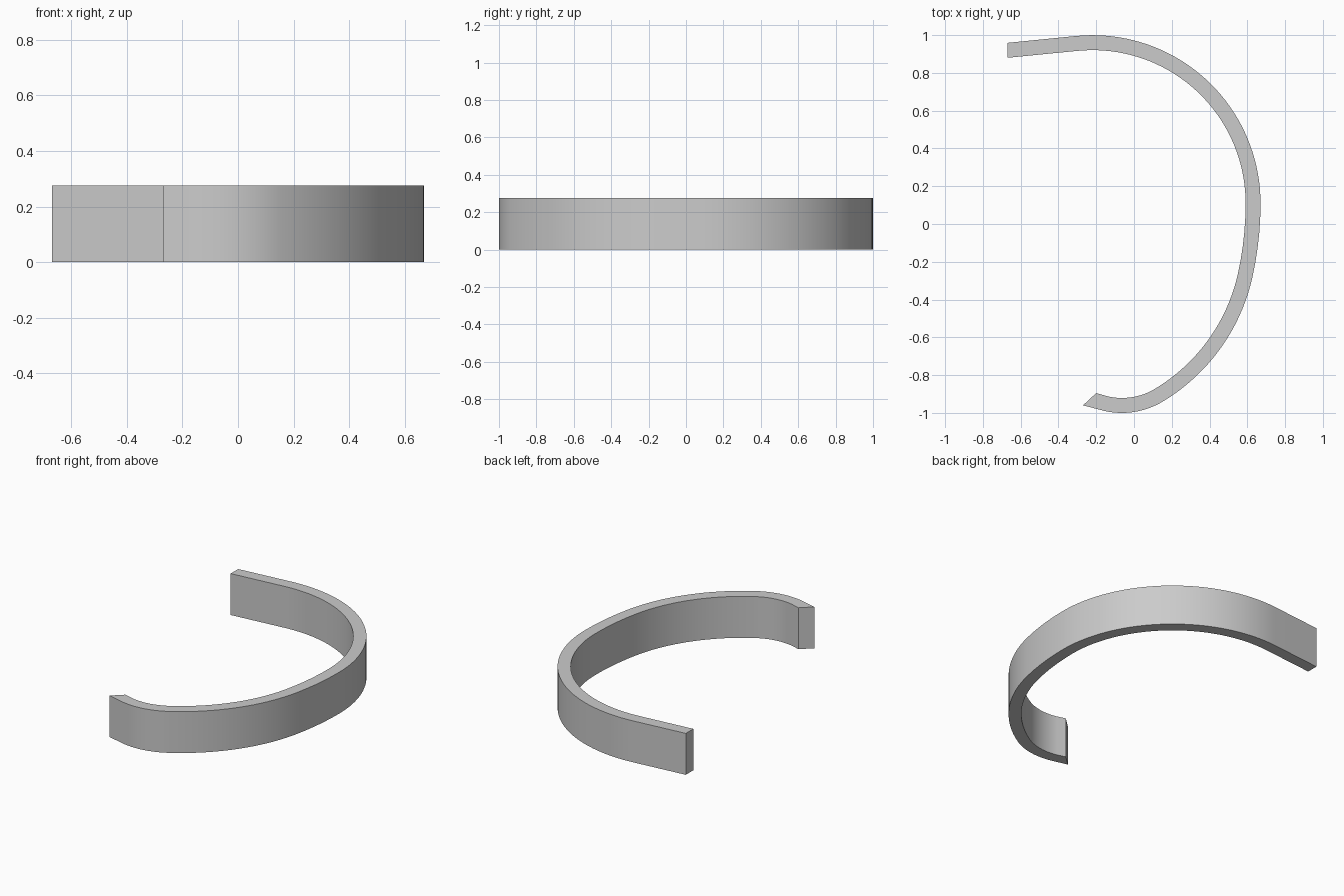
import bpy
import bmesh
from math import sin, cos, radians
from mathutils import Vector

HEIGHT = 0.275
THICKNESS = 0.079

cube = bpy.data.objects.get("Cube")
if cube:
    bpy.data.objects.remove(cube, do_unlink=True)


def direction(angle):
    return Vector((cos(radians(angle)), sin(radians(angle))))


def right_of(angle):
    return direction(angle - 90)


# Outer edge: tangent arcs (radius, end heading) between two straight ends
heading = 5.8
pos = Vector((-0.31, 0.995))
outer = [Vector((-0.67, 0.959))]
inner = [Vector((-0.67, 0.88))]
arcs = [(0.89, -90), (1.8, -102.5), (1.03, -149), (0.42, -192.5)]


def add_section():
    outer.append(pos.copy())
    inner.append(pos + right_of(heading) * THICKNESS)


add_section()
for radius, end in arcs:
    center = pos + right_of(heading) * radius
    start = heading
    steps = max(4, round((start - end) / 2.5))
    for i in range(1, steps + 1):
        heading = start + (end - start) * i / steps
        pos = center - right_of(heading) * radius
        add_section()

# Slanted front tip
outer.append(Vector((-0.27, -0.96)))
inner.append(Vector((-0.20, -0.895)))

# Sweep the rectangular section along the path
bm = bmesh.new()
rings = []
for o, n in zip(outer, inner):
    corners = ((o, 0), (o, HEIGHT), (n, HEIGHT), (n, 0))
    rings.append([bm.verts.new((p.x, p.y, z)) for p, z in corners])
for a, b in zip(rings, rings[1:]):
    for i in range(4):
        j = (i + 1) % 4
        bm.faces.new((a[i], a[j], b[j], b[i]))
bm.faces.new(rings[0])
bm.faces.new(rings[-1])
bmesh.ops.recalc_face_normals(bm, faces=bm.faces)

mesh = bpy.data.meshes.new("curved_band")
bm.to_mesh(mesh)
bm.free()
band = bpy.data.objects.new("curved_band", mesh)
bpy.context.collection.objects.link(band)

# Plain grey material
grey = bpy.data.materials.new("light_grey")
grey.use_nodes = True
color = (0.6, 0.6, 0.6, 1)
grey.diffuse_color = color
grey.node_tree.nodes["Principled BSDF"].inputs["Base Color"].default_value = color
mesh.materials.append(grey)

# Smooth curved walls, crisp rims
bpy.ops.object.select_all(action="DESELECT")
band.select_set(True)
bpy.context.view_layer.objects.active = band
bpy.ops.object.shade_smooth_by_angle(angle=radians(30))
